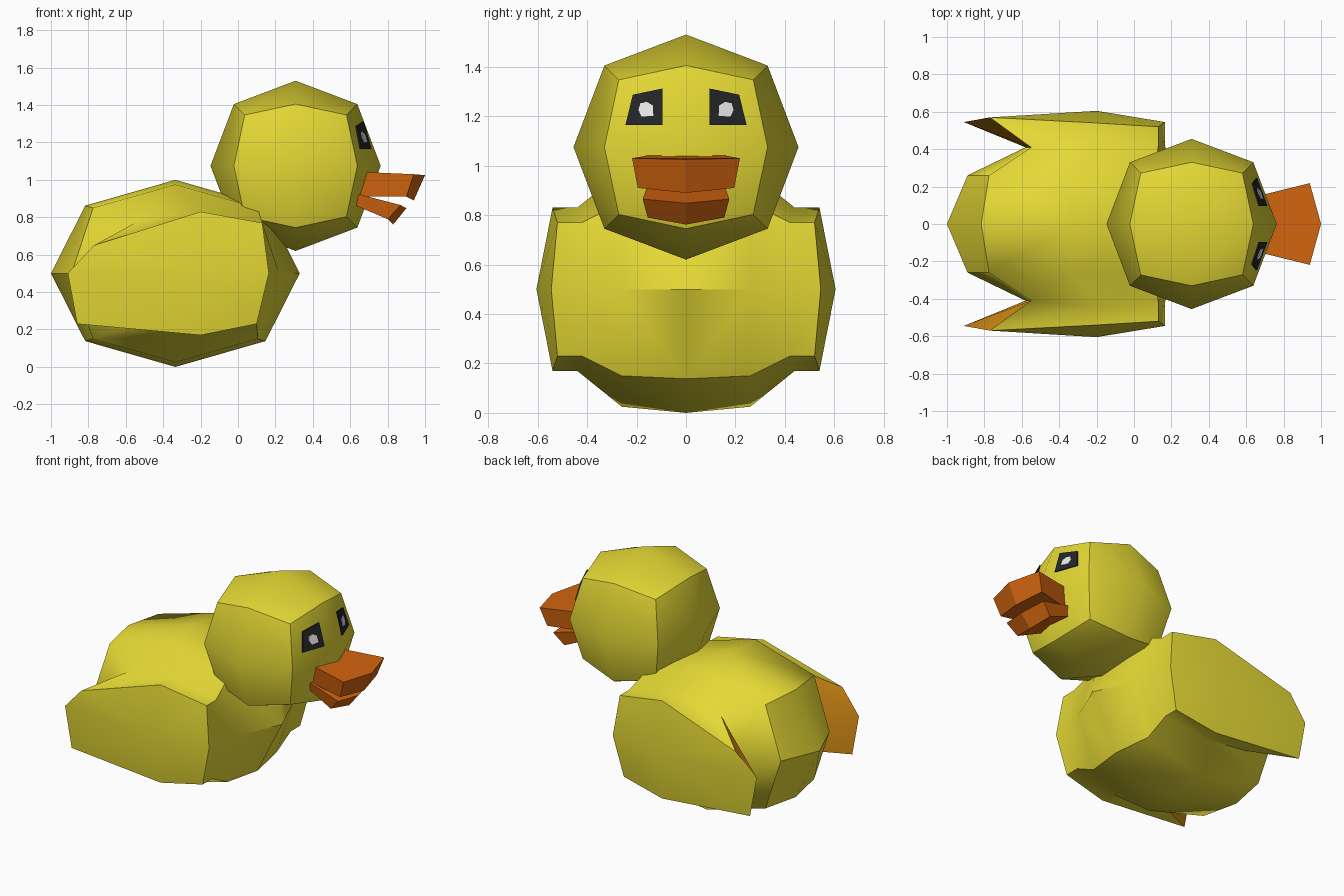
import bpy, bmesh, math

if "Cube" in bpy.data.objects:
    bpy.data.objects.remove(bpy.data.objects["Cube"])


def material(name, r, g, b):
    m = bpy.data.materials.new(name)
    m.diffuse_color = (r, g, b, 1)
    m.use_nodes = True
    m.node_tree.nodes["Principled BSDF"].inputs["Base Color"].default_value = m.diffuse_color
    return m


YELLOW = material("duck_yellow", 0.78, 0.69, 0.035)
AMBER = material("wing_amber", 0.70, 0.28, 0.008)
ORANGE = material("beak_orange", 0.66, 0.13, 0.005)
BLACK = material("eye_black", 0.017, 0.018, 0.02)
WHITE = material("pupil_white", 0.80, 0.80, 0.80)


def finish(bm, name, mats, angle=None):
    bmesh.ops.remove_doubles(bm, verts=bm.verts, dist=0.0005)
    bmesh.ops.recalc_face_normals(bm, faces=bm.faces)
    mesh = bpy.data.meshes.new(name)
    bm.to_mesh(mesh)
    bm.free()
    for m in mats:
        mesh.materials.append(m)
    ob = bpy.data.objects.new(name, mesh)
    bpy.context.collection.objects.link(ob)
    if angle:
        bpy.ops.object.select_all(action='DESELECT')
        ob.select_set(True)
        bpy.context.view_layer.objects.active = ob
        bpy.ops.object.shade_smooth_by_angle(angle=math.radians(angle))
    return ob


def prism(name, top, bottom, mat):
    """Solid between two outlines with the same number of points."""
    bm = bmesh.new()
    a = [bm.verts.new(p) for p in top]
    b = [bm.verts.new(p) for p in bottom]
    n = len(a)
    bm.faces.new(a)
    bm.faces.new(b[::-1])
    for i in range(n):
        j = (i + 1) % n
        bm.faces.new((a[i], b[i], b[j], a[j]))
    return finish(bm, name, [mat])


# Head: cube split once per edge and rounded into a ball
bm = bmesh.new()
bmesh.ops.create_cube(bm, size=2)
bmesh.ops.subdivide_edges(bm, edges=bm.edges[:], cuts=1, use_grid_fill=True)
for v in bm.verts:
    k = {1: 0.455, 2: 0.33, 3: 0.272}[sum(abs(c) > 0.5 for c in v.co)]
    v.co = (0.308 + v.co.x * k, v.co.y * k, 1.075 + v.co.z * k)
finish(bm, "head", [YELLOW], 42)


# Body and wings: eight-sided rings from the middle outwards
def oval(y, hx, hz, dx, dz):
    unit = [(hx, 0), (dx, dz), (0, hz), (-dx, dz), (-hx, 0), (-dx, -dz), (0, -hz), (dx, -dz)]
    return [(-0.335 + x, y, 0.5 + z) for x, z in unit]


wing_root = [(.165, .42, .5), (.13, .42, .77), (-.2, .44, .83), (-.55, .41, .77),
             (-.58, .41, .5), (-.55, .41, .23), (-.2, .44, .17), (.10, .42, .23)]
wing_edge = [(.165, .545, .5), (.13, .52, .77), (-.2, .54, .83), (-.77, .57, .65),
             (-.91, .545, .5), (-.86, .545, .23), (-.2, .54, .17), (.10, .52, .23)]
rings = [oval(0, .665, .5, .482, .362), oval(.26, .555, .475, .44, .35), wing_root, wing_edge]

bm = bmesh.new()
for s in (1, -1):
    vr = [[bm.verts.new((x, s * y, z)) for x, y, z in ring] for ring in rings]
    for r in range(3):
        for i in range(8):
            j = (i + 1) % 8
            f = bm.faces.new((vr[r][i], vr[r][j], vr[r + 1][j], vr[r + 1][i]))
            if r == 2 and i in (3, 4):      # rear inner side of the wing
                f.material_index = 1
    centre = bm.verts.new((-.2, s * .605, .5))
    w = vr[3]
    for i in range(0, 8, 2):                # outer wing face
        bm.faces.new((centre, w[i], w[i + 1], w[(i + 2) % 8]))
finish(bm, "body_and_wings", [YELLOW, AMBER], 42)


# Beak halves
def outline(base, side, tip):
    (bx, by, bz), (sx, sy, sz) = base, side
    return [(bx, -by, bz), (sx, -sy, sz), tip, (sx, sy, sz), (bx, by, bz)]


prism("upper_beak",
      outline((.60, .135, 1.045), (.94, .218, 1.03), (1.0, 0, 1.025)),
      outline((.60, .12, .912), (.90, .195, .91), (.94, 0, .89)), ORANGE)
prism("lower_beak",
      outline((.60, .15, .935), (.87, .175, .865), (.90, 0, .848)),
      outline((.60, .13, .875), (.80, .155, .79), (.83, 0, .762)), ORANGE)

# Eyes: thin plates lying along the slope of the face
eye_shape = [(.095, 1.165), (.245, 1.165), (.215, 1.287), (.095, 1.312)]
pupil_shape = [(.132, 1.202), (.18, 1.198), (.192, 1.225), (.185, 1.252), (.158, 1.258), (.134, 1.243)]


def plate(name, shape, side, lift, mat):
    def at(y, z, off):
        return (.714 - .276 * (z - 1.165) - .367 * (y - .095) + off, side * y, z)
    prism(name, [at(y, z, lift) for y, z in shape],
          [at(y, z, lift - .008) for y, z in shape], mat)


for side, label in ((1, "left"), (-1, "right")):
    plate(label + "_eye", eye_shape, side, 0, BLACK)
    plate(label + "_pupil", pupil_shape, side, .004, WHITE)
